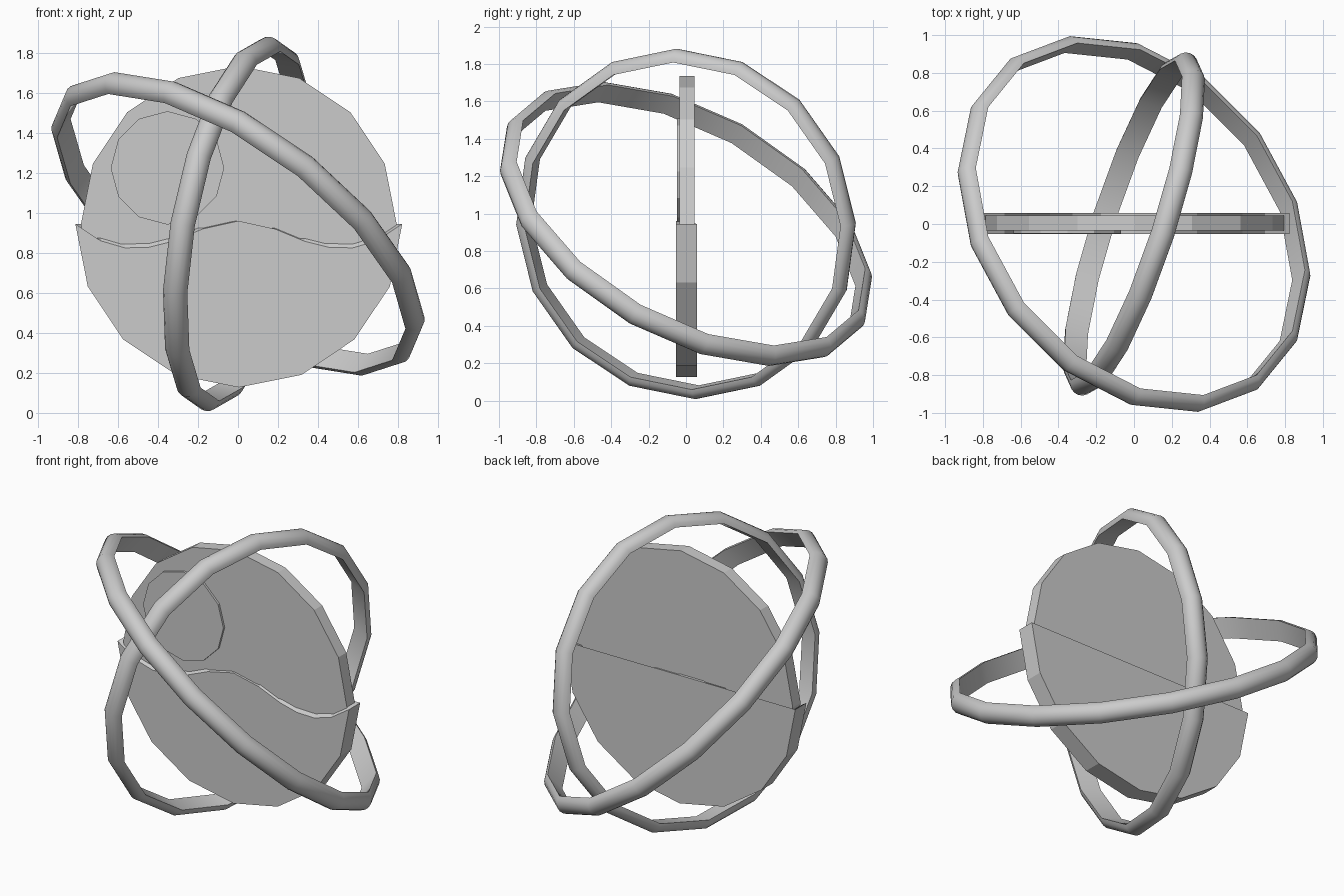
import bpy, bmesh, math
from mathutils import Vector

if "Cube" in bpy.data.objects:
    bpy.data.objects.remove(bpy.data.objects["Cube"], do_unlink=True)

CENTRE = Vector((0.004, 0, 0.945))

grey = bpy.data.materials.new("light grey")
grey.use_nodes = True
colour = (0.6, 0.6, 0.6, 1)
grey.diffuse_color = colour
grey.node_tree.nodes["Principled BSDF"].inputs["Base Color"].default_value = colour


def finish(name, bm, smooth=False):
    bmesh.ops.recalc_face_normals(bm, faces=bm.faces)
    mesh = bpy.data.meshes.new(name)
    bm.to_mesh(mesh)
    bm.free()
    mesh.materials.append(grey)
    obj = bpy.data.objects.new(name, mesh)
    bpy.context.collection.objects.link(obj)
    if smooth:
        bpy.ops.object.select_all(action='DESELECT')
        obj.select_set(True)
        bpy.context.view_layer.objects.active = obj
        bpy.ops.object.shade_smooth_by_angle(angle=math.radians(35))
    return obj


def bridge(bm, a, b):
    """Join two closed vertex loops with quads."""
    for i in range(len(a)):
        j = (i + 1) % len(a)
        bm.faces.new((a[i], a[j], b[j], b[i]))


def slab(name, front, back, y_front, y_back):
    """Solid between a front and a back outline given as (x, z) points."""
    bm = bmesh.new()
    f = [bm.verts.new((x, y_front, z)) for x, z in front]
    b = [bm.verts.new((x, y_back, z)) for x, z in back]
    bm.faces.new(f)
    bm.faces.new(b)
    bridge(bm, f, b)
    return finish(name, bm)


def arc(cx, cz, radius, sides, first, last):
    step = math.tau / sides
    return [(cx + radius * math.cos(i * step), cz + radius * math.sin(i * step))
            for i in range(first, last)]


def ring(name, normal, start, radius, band=0.063, sides=16, steps=8):
    """Half-round band, flat on the inside, swept round a tilted circle."""
    n = Vector(normal).normalized()
    u = Vector(start)
    u = (u - n * u.dot(n)).normalized()
    v = n.cross(u)
    bm = bmesh.new()
    loops = []
    for i in range(sides):
        t = math.tau * i / sides
        out = u * math.cos(t) + v * math.sin(t)
        loop = []
        for k in range(steps + 1):
            p = math.pi * k / steps
            offset = out * (radius + band * math.sin(p)) + n * band * math.cos(p)
            loop.append(bm.verts.new(Vector((0, 0, CENTRE.z)) + offset))
        loops.append(loop)
    for i in range(sides):
        bridge(bm, loops[i], loops[(i + 1) % sides])
    return finish(name, bm, smooth=True)


# Upper disc, tucked into the lower half
disc = arc(CENTRE.x, CENTRE.z, 0.79, 16, 0, 16)
slab("disc", disc, disc, -0.035, 0.045)

# Thin round spot on the front of the disc
spot = arc(-0.353, 1.225, 0.284, 12, 0, 12)
slab("round_spot", spot, spot, -0.049, -0.040 + 0.01)

# Lower half: wavy front rim sloping to a straight back rim
half_wave = [(0.18, 0.92), (0.33, 0.858), (0.45, 0.828), (0.57, 0.825), (0.69, 0.86)]
wave = ([(-x, z) for x, z in reversed(half_wave)] + [(0, 0.96)] + half_wave)
bowl = arc(CENTRE.x, CENTRE.z, 0.818, 16, 8, 17)
wave_front = [(CENTRE.x + x, z) for x, z in reversed(wave)]
wave_back = [(x, CENTRE.z) for x, z in wave_front]
slab("lower_half", bowl + wave_front, bowl + wave_back, -0.053, 0.059)

# Two tilted orbit rings
ring("upright_ring", (0.934, -0.304, -0.18), (0, 0, 1), 0.889)
ring("slanted_ring", (0.533, 0.416, 0.736), (1, 0, 0), 1.03)
